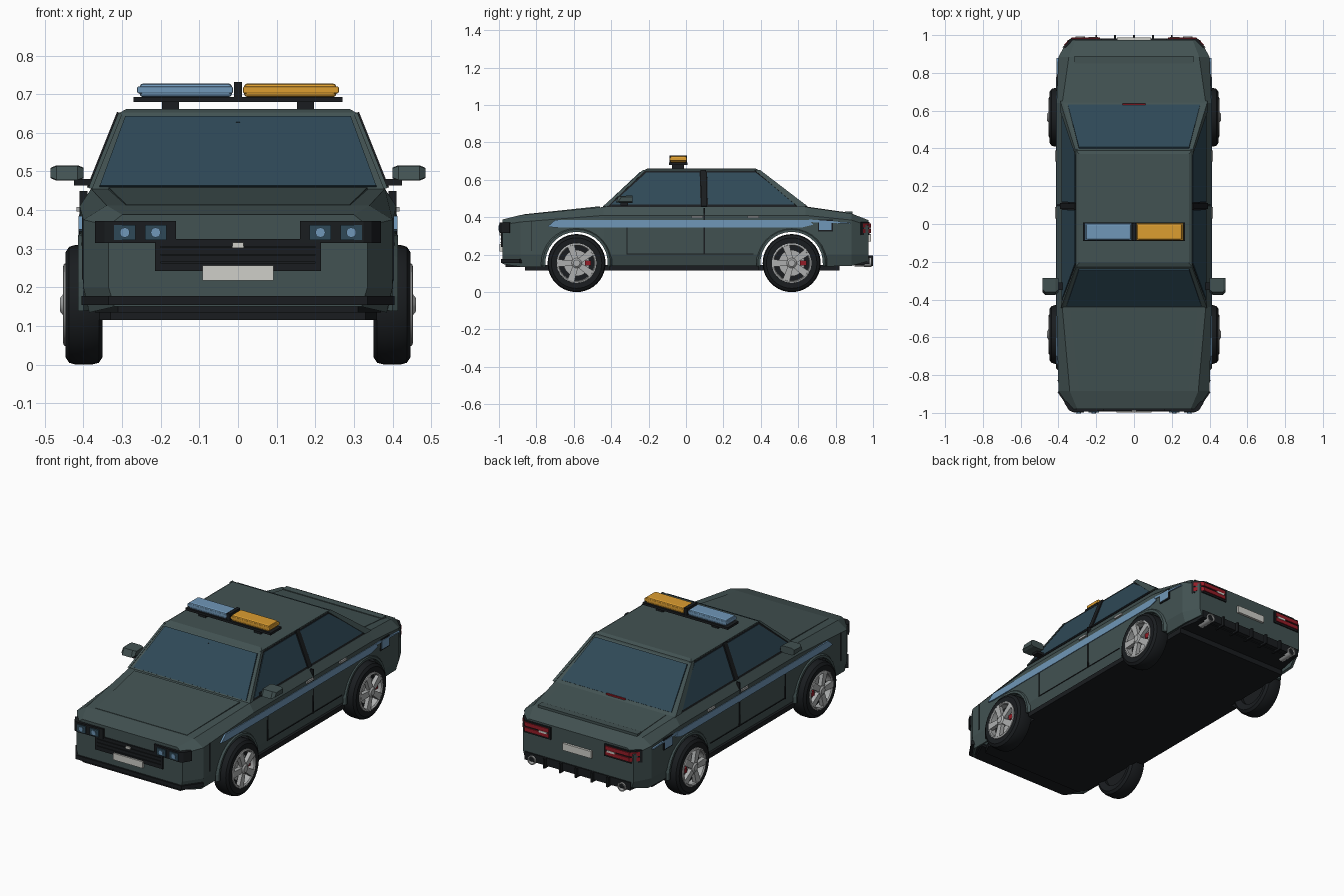
import bpy, bmesh, math
from mathutils import Vector

if "Cube" in bpy.data.objects:
    bpy.data.objects.remove(bpy.data.objects["Cube"])


def mat(name, r, g, b):
    m = bpy.data.materials.new(name)
    m.diffuse_color = (r, g, b, 1)
    m.use_nodes = True
    m.node_tree.nodes["Principled BSDF"].inputs["Base Color"].default_value = m.diffuse_color
    return m


PAINT = mat("paint", .055, .085, .085)
BLACK = mat("black", .010, .012, .014)
GLASS = mat("glass", .028, .066, .095)
BLUE = mat("light_blue", .16, .31, .48)
AMBER = mat("amber", .72, .34, .03)
RED = mat("red", .30, .012, .02)
SILVER = mat("silver", .42, .43, .43)
PALE = mat("pale", .62, .62, .58)


def finish(name, bm, m, mirror=False, smooth=False):
    bmesh.ops.recalc_face_normals(bm, faces=bm.faces)
    me = bpy.data.meshes.new(name)
    bm.to_mesh(me)
    bm.free()
    o = bpy.data.objects.new(name, me)
    bpy.context.collection.objects.link(o)
    me.materials.append(m)
    if mirror:
        o.modifiers.new("mirror", 'MIRROR')
    if smooth:
        bpy.ops.object.select_all(action='DESELECT')
        o.select_set(True)
        bpy.context.view_layer.objects.active = o
        bpy.ops.object.shade_smooth_by_angle(angle=math.radians(35))
    return o


def loft(name, rings, m, mirror=False, caps=True, close=True, smooth=False):
    bm = bmesh.new()
    vs = [[bm.verts.new(p) for p in r] for r in rings]
    n = len(vs[0])
    for a, b in zip(vs, vs[1:]):
        for i in range(n if close else n - 1):
            j = (i + 1) % n
            bm.faces.new((a[i], a[j], b[j], b[i]))
    if caps:
        bm.faces.new(vs[0])
        bm.faces.new(vs[-1])
    return finish(name, bm, m, mirror, smooth)


def prism(name, pts, off, m, mirror=False):
    return loft(name, [pts, [Vector(p) + Vector(off) for p in pts]], m, mirror)


def side(name, yz, x0, x1, m):
    return prism(name, [(x0, y, z) for y, z in yz], (x1 - x0, 0, 0), m, True)


def plan(name, xy, z0, z1, m, mirror=False):
    return prism(name, [(x, y, z0) for x, y in xy], (0, 0, z1 - z0), m, mirror)


def box(name, x, y, z, m, mirror=False, bevel=0):
    o = plan(name, [(x[0], y[0]), (x[1], y[0]), (x[1], y[1]), (x[0], y[1])], z[0], z[1], m, mirror)
    if bevel:
        b = o.modifiers.new("bevel", 'BEVEL')
        b.width, b.segments = bevel, 2
        if mirror:
            o.modifiers.move(1, 0)
    return o


def lathe(name, prof, cy, cz, m, axis='x', cx=0, n=32, mirror=True, caps=True):
    """Turn (radius, along-axis) pairs around an x or y axis."""
    rings = []
    for r, a in prof:
        ring = []
        for k in range(n):
            t = 2 * math.pi * k / n
            c, s = r * math.cos(t), r * math.sin(t)
            ring.append((a, cy + c, cz + s) if axis == 'x' else (cx + c, cy + a, cz + s))
        rings.append(ring)
    return loft(name, rings, m, mirror, caps, smooth=True)


# lower body: hollow shell lofted along y, wheel arches cut through
stations = [(-.98, (.32, .15), (.335, .20), (.335, .36), (.30, .388)),
            (-.885, (.385, .135), (.40, .20), (.40, .375), (.34, .412)),
            (-.44, (.385, .135), (.405, .20), (.41, .41), (.38, .455)),
            (.64, (.385, .135), (.405, .20), (.41, .41), (.38, .455)),
            (.885, (.38, .14), (.40, .20), (.40, .385), (.345, .42)),
            (.975, (.34, .165), (.35, .20), (.35, .355), (.31, .385))]
body = loft("body_shell", [[(x, y, z) for x, z in h] + [(-x, y, z) for x, z in reversed(h)]
                           for y, *h in stations], PAINT, close=False)
sol = body.modifiers.new("thickness", 'SOLIDIFY')
sol.thickness, sol.offset = .014, -1
WHEELS = {"front": -.585, "rear": .565}
for end, y in WHEELS.items():
    cut = lathe(end + "_arch_cutter", [(.168, -.6), (.168, .6)], y, .155, BLACK, mirror=False)
    cut.hide_render = True
    cut.hide_set(True)
    bo = body.modifiers.new(end, 'BOOLEAN')
    bo.object, bo.operation, bo.solver = cut, 'DIFFERENCE', 'EXACT'

# floor, sills, front lip
plan("floor_plate", [(-.33, -.86), (.33, -.86), (.36, -.80), (.36, .82), (-.36, .82), (-.36, -.80)], .115, .145, BLACK)
plan("rear_floor", [(-.36, .80), (.36, .80), (.33, .955), (-.33, .955)], .145, .17, BLACK)
plan("front_floor", [(-.31, -.965), (.31, -.965), (.37, -.84), (-.37, -.84)], .135, .15, BLACK)
box("sill", (.35, .402), (-.41, .39), (.115, .142), BLACK, True)
plan("front_lip", [(-.335, -.99), (.335, -.99), (.405, -.89), (.38, -.87), (-.38, -.87), (-.405, -.89)], .155, .178, BLACK)

# bonnet and boot panels
prism("bonnet_panel", [(-.29, -.875, .408), (.29, -.875, .408), (.335, -.46, .452), (-.335, -.46, .452)], (0, 0, .007), PAINT)
prism("boot_panel", [(-.33, .65, .449), (.33, .65, .449), (.31, .87, .418), (-.31, .87, .418)], (0, 0, .007), PAINT)
box("boot_spoiler", (-.315, .315), (.85, .89), (.415, .432), PAINT)

# cabin core and roof
def rect(w, y0, y1, z):
    return [(-w, y0, z), (w, y0, z), (w, y1, z), (-w, y1, z)]


loft("cabin", [rect(.383, -.445, .65, .45), rect(.303, -.225, .385, .65)], PAINT)
loft("roof", [rect(.308, -.235, .395, .64), rect(.306, -.225, .39, .652), rect(.29, -.205, .37, .661)], PAINT)


# window panels lie on the sloping cabin faces
def sx(z):
    return .383 - (z - .45) * .4


def side_panel(name, yz, m, d=.006):
    prism(name, [(sx(z) - .004, y, z) for y, z in yz], (d + .004, 0, d * .4), m, True)


prism("windscreen", [(-.358, -.43, .458), (.358, -.43, .458), (.292, -.237, .638), (-.292, -.237, .638)], (0, -.008, .005), GLASS)
prism("rear_window", [(-.35, .625, .462), (.35, .625, .462), (.292, .40, .638), (-.292, .40, .638)], (0, .008, .006), GLASS)
side_panel("window_surround", [(-.43, .455), (-.225, .646), (.385, .646), (.635, .455)], BLACK, .003)
side_panel("front_side_window", [(-.40, .466), (-.21, .638), (.073, .638), (.077, .466)], GLASS)
side_panel("rear_side_window", [(.117, .466), (.113, .638), (.37, .638), (.60, .466)], GLASS)
side_panel("door_pillar", [(.08, .455), (.078, .65), (.108, .65), (.112, .455)], BLACK, .01)
side_panel("rear_pillar", [(.595, .455), (.365, .65), (.395, .65), (.65, .455)], PAINT, .009)
side_panel("front_pillar", [(-.445, .455), (-.23, .65), (-.215, .65), (-.42, .455)], PAINT, .006)
box("windscreen_sensor", (-.005, .005), (-.262, -.24), (.612, .628), BLACK)
box("high_brake_light", (-.06, .06), (.622, .638), (.462, .47), RED)

# side stripes, flap, door seams, handles
side("side_stripe", [(-.74, .35), (-.70, .345), (.62, .345), (.68, .36), (.66, .385), (-.70, .385)], .398, .4125, BLUE)
side("rear_stripe_upper", [(.64, .375), (.88, .365), (.88, .372), (.66, .388)], .385, .411, BLUE)
side("fuel_flap_frame", [(.705, .325), (.785, .325), (.785, .388), (.705, .388)], .39, .411, BLACK)
side("fuel_flap", [(.712, .332), (.778, .332), (.778, .381), (.712, .381)], .39, .413, BLUE)
side("door_seam_middle", [(.094, .20), (.102, .20), (.102, .45), (.094, .45)], .39, .4105, BLACK)
side("door_seam_front", [(-.318, .20), (-.312, .20), (-.312, .345), (-.318, .345)], .39, .4105, BLACK)
side("door_seam_lower", [(-.318, .20), (.36, .20), (.36, .205), (-.318, .205)], .39, .408, BLACK)
side("bumper_seam", [(-.83, .22), (-.825, .22), (-.825, .38), (-.83, .38)], .38, .404, BLACK)
for n, y in (("front", .03), ("rear", .33)):
    box(n + "_door_handle", (.395, .418), (y, y + .06), (.396, .408), SILVER, True)

# wheel arch lips
for end, y in WHEELS.items():
    rings = []
    for k in range(17):
        t = math.radians(-5 + 190 * k / 16)
        c, s = math.cos(t), math.sin(t)
        rings.append([(x, y + r * c, .155 + r * s) for r, x in ((.167, .385), (.167, .414), (.18, .414), (.19, .40))])
    loft(end + "_arch_lip", rings, PAINT, True)

# wheels
for end, y in WHEELS.items():
    z = .155
    lathe(end + "_tyre", [(.10, .36), (.135, .35), (.15, .36), (.155, .38), (.155, .42), (.15, .437),
                          (.135, .447), (.106, .445), (.10, .425), (.10, .36)], y, z, BLACK, n=40, caps=False)
    lathe(end + "_rim", [(.093, .41), (.093, .447), (.098, .453), (.106, .45), (.108, .43)], y, z, SILVER, n=40, caps=False)
    lathe(end + "_wheel_back", [(.10, .38), (.10, .412)], y, z, BLACK)
    lathe(end + "_brake_disc", [(.07, .41), (.07, .422)], y, z, SILVER)
    lathe(end + "_hub", [(.028, .41), (.028, .452), (.018, .46)], y, z, SILVER, n=20)
    box(end + "_brake_caliper", (.41, .435), (y + .045, y + .078), (z - .014, z + .014), RED, True)
    bm = bmesh.new()
    for k in range(5):
        t = math.pi + k * math.tau / 5
        r, s = Vector((0, math.cos(t), math.sin(t))), Vector((0, -math.sin(t), math.cos(t)))
        c = Vector((0, y, z))
        v = [bm.verts.new(c + r * a + s * w + Vector((x, 0, 0)))
             for x in (.43, .453) for a, w in ((.015, -.014), (.097, -.019), (.097, .019), (.015, .014))]
        for f in ((0, 1, 2, 3), (4, 5, 6, 7), (0, 1, 5, 4), (1, 2, 6, 5), (2, 3, 7, 6), (3, 0, 4, 7)):
            bm.faces.new([v[i] for i in f])
    finish(end + "_spokes", bm, SILVER, True)

# nose: headlights, grille, plate
plan("headlight_housing", [(.16, -.99), (.325, -.996), (.345, -.985), (.37, -.945), (.33, -.93), (.16, -.96)], .315, .372, BLACK, True)
for n, x in (("inner", .213), ("outer", .293)):
    box(n + "_headlight_unit", (x - .028, x + .028), (-.999, -.97), (.322, .362), GLASS, True)
    lathe(n + "_headlight_lens", [(.013, -.03), (.009, 0)], -1, .342, BLUE, axis='y', cx=x, n=12).location.y = .027
box("grille", (-.215, .215), (-.988, -.96), (.242, .325), BLACK)
for k in range(3):
    box("grille_bar_%d" % k, (-.20, .20), (-.993, -.98), (.262 + k * .02, .267 + k * .02), BLACK)
box("grille_lamp", (-.014, .014), (-.996, -.98), (.302, .316), PALE)
box("front_plate", (-.092, .092), (-.997, -.975), (.218, .256), PALE)

# tail: lamps, plate, diffuser, exhausts
plan("tail_lamp_housing", [(.17, .96), (.17, .982), (.335, .982), (.378, .935), (.34, .93)], .305, .375, BLACK, True)
for k in range(2):
    plan("tail_lamp_%d" % k, [(.18, .97), (.18, .988), (.33, .988), (.372, .947), (.33, .94)],
         .315 + k * .03, .337 + k * .03, RED, True)
box("reverse_lamp", (.19, .24), (.97, .99), (.334, .345), PALE, True)
box("rear_plate", (-.09, .09), (.97, .988), (.27, .31), PALE)
box("rear_diffuser", (-.335, .335), (.93, .982), (.15, .195), BLACK)
for k in range(5):
    x = -.2 + k * .1
    box("diffuser_fin_%d" % k, (x - .005, x + .005), (.93, 1.0), (.14, .195), BLACK)
lathe("exhaust_pipe", [(.024, -.09), (.025, 0), (.019, 0), (.018, -.05)], .992, .16, SILVER, axis='y', cx=.285, n=20)

# mirrors
loft("door_mirror", [[(x, y, z) for y, z in ((-.375 + d, .478 + d / 2), (-.285, .476 + d / 2), (-.285, .516 - d / 2),
                                             (-.36 + d, .514 - d / 2))] for x, d in ((.40, .012), (.415, 0), (.47, 0), (.485, .014))], PAINT, True)
box("mirror_stalk", (.36, .425), (-.35, -.31), (.464, .48), BLACK, True)

# roof light bar
box("light_bar_foot", (.153, .197), (-.075, -.01), (.655, .682), BLACK, True)
box("light_bar_base", (-.27, .27), (-.09, .008), (.68, .693), BLACK)
box("light_bar_divider", (-.01, .01), (-.088, .006), (.69, .731), BLACK)
for n, s, m in (("blue", -1, BLUE), ("amber", 1, AMBER)):
    xs = sorted((s * .015, s * .255))
    box(n + "_light", xs, (-.085, .003), (.692, .728), m, bevel=.01)
    box(n + "_light_skirt", sorted((s * .013, s * .261)), (-.087, .005), (.702, .72), m, bevel=.004)
